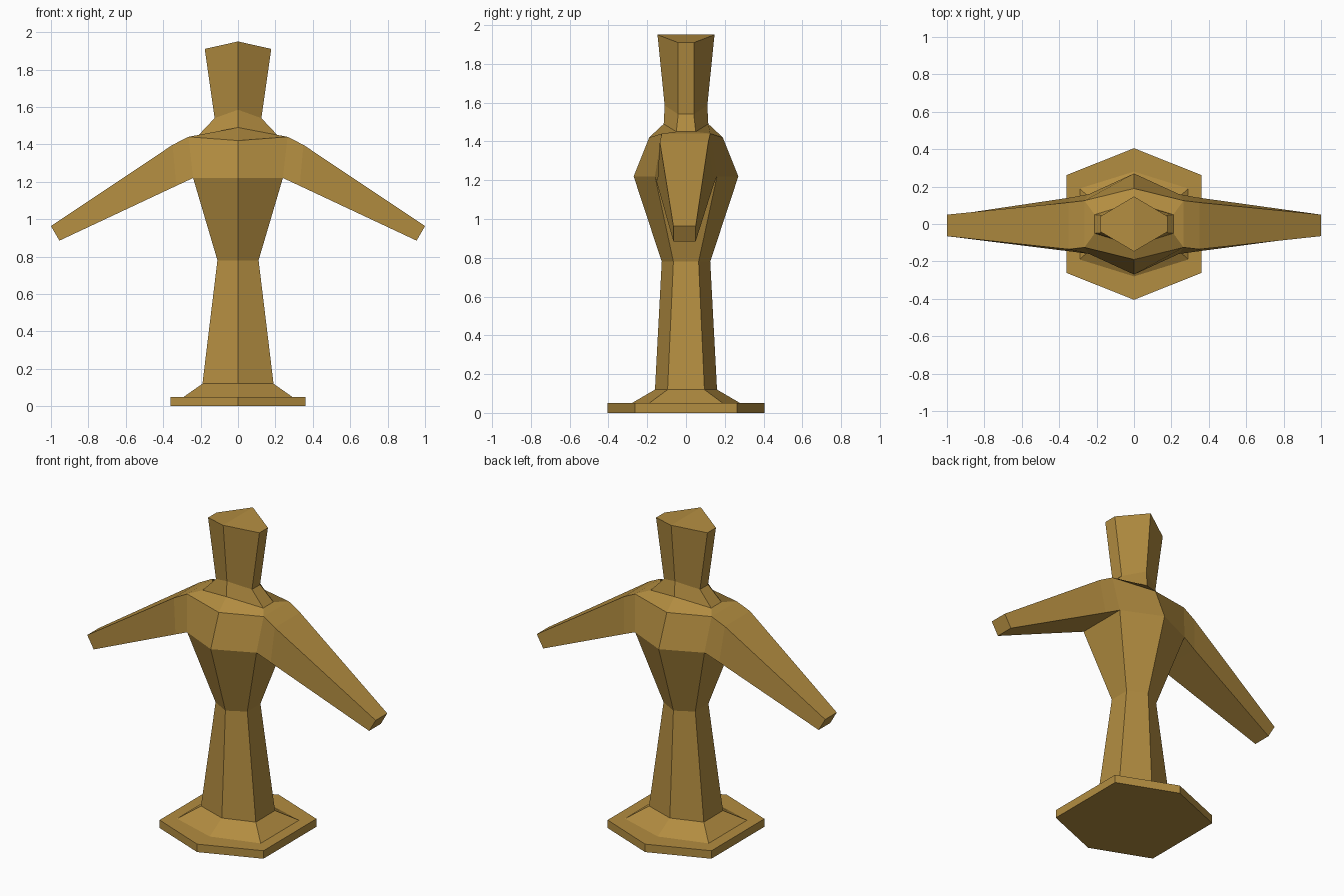
import bpy, bmesh

cube = bpy.data.objects.get("Cube")
if cube:
    bpy.data.objects.remove(cube, do_unlink=True)

# One ochre material for the whole figure
ochre = bpy.data.materials.new("ochre")
ochre.use_nodes = True
COLOUR = (0.45, 0.266, 0.052, 1)
ochre.diffuse_color = COLOUR
bsdf = ochre.node_tree.nodes["Principled BSDF"]
bsdf.inputs["Base Color"].default_value = COLOUR
bsdf.inputs["Roughness"].default_value = 0.8


def hexagon(w, a, b, z_side, z_point=None):
    """Six-sided ring: points at (0, +-a), side corners at (+-w, +-b)."""
    zp = z_side if z_point is None else z_point
    return [(0, -a, zp), (w, -b, z_side), (w, b, z_side),
            (0, a, zp), (-w, b, z_side), (-w, -b, z_side)]


def loft(name, rings, bottom=False, top=False, ridge=False):
    """Skin a list of rings; optionally cap the ends (ridge = folded top)."""
    bm = bmesh.new()
    loops = [[bm.verts.new(p) for p in r] for r in rings]
    n = len(rings[0])
    for lo, hi in zip(loops, loops[1:]):
        for i in range(n):
            j = (i + 1) % n
            bm.faces.new((lo[i], lo[j], hi[j], hi[i]))
    if bottom:
        bm.faces.new(loops[0][::-1])
    if ridge:
        t = loops[-1]
        bm.faces.new(t[0:4])
        bm.faces.new((t[3], t[4], t[5], t[0]))
    elif top:
        bm.faces.new(loops[-1])
    mesh = bpy.data.meshes.new(name)
    bm.to_mesh(mesh)
    bm.free()
    mesh.materials.append(ochre)
    obj = bpy.data.objects.new(name, mesh)
    bpy.context.collection.objects.link(obj)
    return obj


# Rings shared by neighbouring parts
ankle = hexagon(0.19, 0.16, 0.095, 0.12)
waist = hexagon(0.11, 0.125, 0.065, 0.78)
collar = hexagon(0.21, 0.115, 0.05, 1.45, 1.49)
neck = hexagon(0.125, 0.11, 0.04, 1.54, 1.585)

# Stand, skirt and legs
loft("base", [hexagon(0.36, 0.405, 0.262, 0), hexagon(0.36, 0.405, 0.262, 0.05)],
     bottom=True, top=True)
loft("foot_skirt", [hexagon(0.29, 0.28, 0.19, 0.05), ankle])
loft("legs", [ankle, waist])

# Torso flares to the chest and closes in at the shoulders
loft("torso", [waist,
               hexagon(0.24, 0.27, 0.16, 1.22),
               hexagon(0.265, 0.19, 0.125, 1.44, 1.42),
               collar])

# Neck and head with a ridged crown
loft("neck", [collar, neck])
loft("head", [neck, hexagon(0.178, 0.147, 0.042, 1.91, 1.95)], ridge=True)


# Tapering arms, four-sided, mirrored left and right
def arm_ring(top, bottom):
    """Each edge is (x, front y, back y, z)."""
    tx, tf, tb, tz = top
    bx, bf, bb, bz = bottom
    return [(bx, bf, bz), (bx, bb, bz), (tx, tb, tz), (tx, tf, tz)]


arm_rings = [
    arm_ring((0.265, -0.125, 0.125, 1.44), (0.24, -0.16, 0.16, 1.22)),
    arm_ring((0.35, -0.135, 0.115, 1.397), (0.33, -0.148, 0.143, 1.178)),
    arm_ring((1.0, -0.065, 0.05, 0.963), (0.955, -0.065, 0.05, 0.885)),
]
loft("left_arm", arm_rings, top=True)
mirrored = [[(-x, y, z) for x, y, z in reversed(r)] for r in arm_rings]
loft("right_arm", mirrored, top=True)
